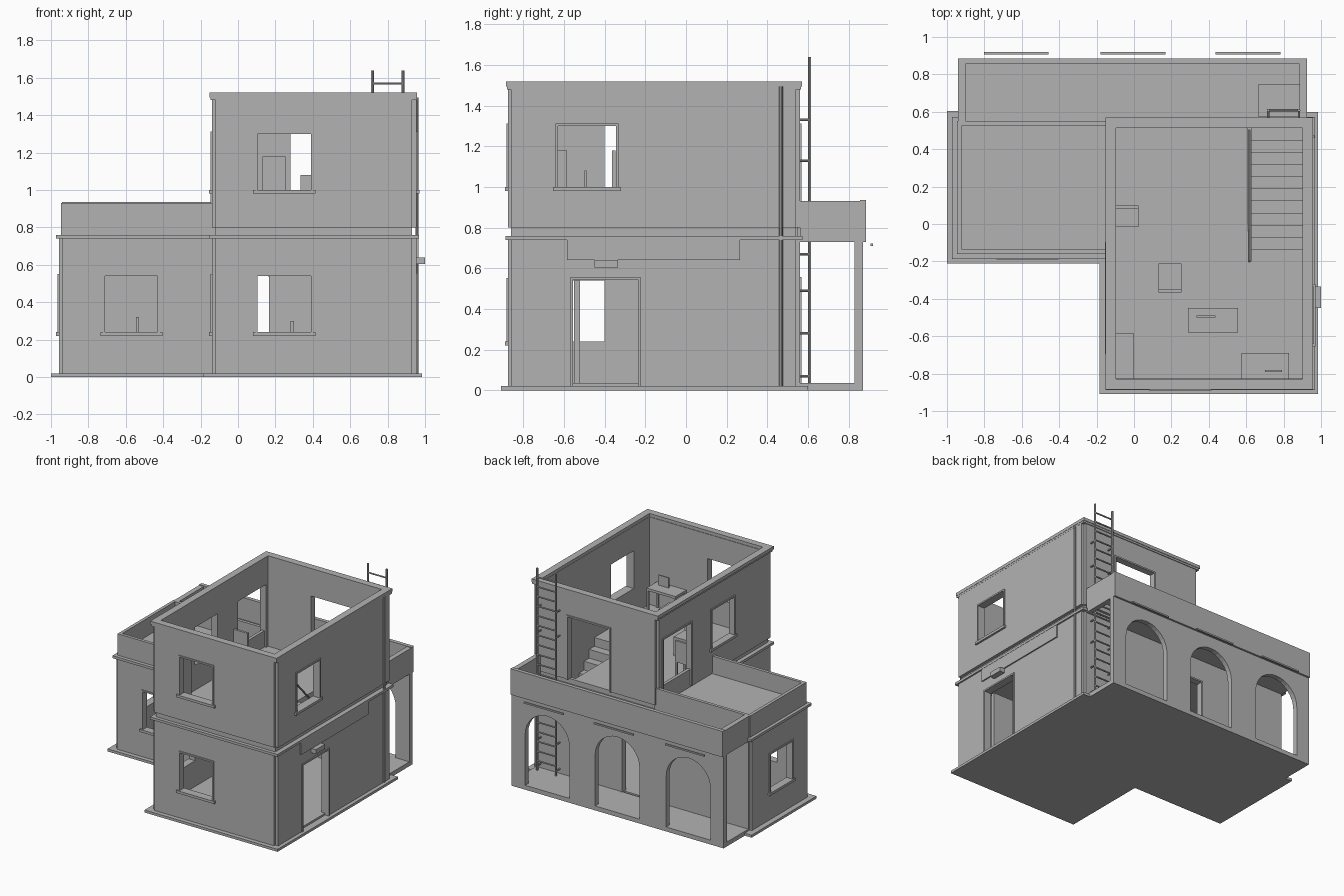
import bpy, bmesh, math
from mathutils import Vector

default_cube = bpy.data.objects.get("Cube")
if default_cube:
    bpy.data.objects.remove(default_cube, do_unlink=True)

plaster = bpy.data.materials.new("plaster grey")
plaster.use_nodes = True
grey = (0.45, 0.45, 0.45, 1)
plaster.diffuse_color = grey
plaster.node_tree.nodes["Principled BSDF"].inputs["Base Color"].default_value = grey


def finish(name, bm):
    bmesh.ops.recalc_face_normals(bm, faces=bm.faces[:])
    mesh = bpy.data.meshes.new(name)
    bm.to_mesh(mesh)
    bm.free()
    mesh.materials.append(plaster)
    obj = bpy.data.objects.new(name, mesh)
    bpy.context.scene.collection.objects.link(obj)
    return obj


def place(axis, d, u, v):
    return {"x": (d, u, v), "y": (u, d, v), "z": (u, v, d)}[axis]


def thicken(bm, axis, amount):
    result = bmesh.ops.extrude_face_region(bm, geom=bm.faces[:])
    verts = [g for g in result["geom"] if isinstance(g, bmesh.types.BMVert)]
    bmesh.ops.translate(bm, verts=verts, vec=place(axis, amount, 0, 0))


def panel(name, axis, depth, u, v, holes=()):
    """Flat slab across an axis, with rectangular openings (u0, u1, v0, v1)."""
    us = sorted(set(u).union(*[h[:2] for h in holes]))
    vs = sorted(set(v).union(*[h[2:] for h in holes]))
    bm = bmesh.new()
    grid = [[bm.verts.new(place(axis, depth[0], a, b)) for b in vs] for a in us]
    for i in range(len(us) - 1):
        for j in range(len(vs) - 1):
            cu, cv = (us[i] + us[i + 1]) / 2, (vs[j] + vs[j + 1]) / 2
            if any(h[0] < cu < h[1] and h[2] < cv < h[3] for h in holes):
                continue
            bm.faces.new((grid[i][j], grid[i + 1][j], grid[i + 1][j + 1], grid[i][j + 1]))
    loose = [w for w in bm.verts if not w.link_faces]
    bmesh.ops.delete(bm, geom=loose, context="VERTS")
    thicken(bm, axis, depth[1] - depth[0])
    return finish(name, bm)


def box(name, x, y, z):
    return panel(name, "z", z, x, y)


def ring(name, x, y, z, width):
    """Rectangular border, used for cornices and parapets."""
    hole = (x[0] + width, x[1] - width, y[0] + width, y[1] - width)
    return panel(name, "z", z, x, y, [hole])


def rod(name, start, end, radius):
    a, b = Vector(start), Vector(end)
    bm = bmesh.new()
    bmesh.ops.create_cone(bm, cap_ends=True, segments=8, radius1=radius,
                          radius2=radius, depth=(b - a).length)
    bmesh.ops.rotate(bm, verts=bm.verts[:], matrix=(b - a).to_track_quat("Z", "Y").to_matrix())
    bmesh.ops.translate(bm, verts=bm.verts[:], vec=(a + b) / 2)
    return finish(name, bm)


def trim(name, axis, face, out, hole, sill=True):
    """Raised surround of an opening, plus a sill below it."""
    u0, u1, v0, v1 = hole
    edge = 0.012
    low = v0 - edge if sill else v0
    panel(name + "_frame", axis, (face - out * 0.03, face + out * 0.008),
          (u0 - edge, u1 + edge), (low, v1 + edge), [hole])
    if sill:
        panel(name + "_sill", axis, (face - out * 0.04, face + out * 0.016),
              (u0 - 0.025, u1 + 0.025), (v0 - 0.02, v0))


# Ground slabs and floors
box("main_base", (-0.185, 0.985), (-0.91, 0.6), (0, 0.02))
box("wing_base", (-1, -0.185), (-0.21, 0.605), (0, 0.02))
box("porch_floor", (-0.94, 0.925), (0.56, 0.87), (0, 0.035))
box("main_ground_floor", (-0.12, 0.93), (-0.86, 0.54), (0.02, 0.035))
box("wing_ground_floor", (-0.94, -0.12), (-0.16, 0.54), (0.02, 0.035))

# Openings
LOW, HIGH = (0.24, 0.54), (1.0, 1.3)
front_low, front_high = (0.105, 0.39, *LOW), (0.105, 0.39, *HIGH)
side_low, side_high = (-0.67, -0.4, *LOW), (-0.4, -0.12, *HIGH)
right_high = (-0.63, -0.345, *HIGH)
wing_front, wing_side = (-0.71, -0.43, *LOW), (0.04, 0.31, *LOW)
front_door = (-0.555, -0.235, 0.02, 0.545)
porch_door = (-0.17, 0.165, 0.02, 0.545)
roof_door, terrace_door = (0.28, 0.645, 0.8, 1.3), (0.14, 0.49, 0.8, 1.3)

# Walls: each stops short of the corner, leaving a notch
FRONT, BACK, RIGHT, LEFT = (-0.875, -0.825), (0.515, 0.56), (0.9, 0.955), (-0.14, -0.097)
WIDTH, LENGTH = (-0.12, 0.93), (-0.86, 0.54)
LOWER, UPPER = (0.02, 0.745), (0.8, 1.495)
panel("front_wall_lower", "y", FRONT, WIDTH, LOWER, [front_low])
panel("front_wall_upper", "y", FRONT, WIDTH, UPPER, [front_high])
panel("right_wall_lower", "x", RIGHT, LENGTH, LOWER, [front_door])
panel("right_wall_upper", "x", RIGHT, LENGTH, UPPER, [right_high])
panel("left_wall_lower", "x", LEFT, (-0.86, -0.13), LOWER, [side_low])
panel("left_wall_upper", "x", LEFT, LENGTH, UPPER, [side_high, terrace_door])
panel("back_wall_lower", "y", BACK, (-0.94, 0.93), LOWER, [porch_door])
panel("back_wall_upper", "y", BACK, WIDTH, UPPER, [roof_door])
panel("wing_front_wall", "y", (-0.175, -0.13), (-0.94, -0.12), LOWER, [wing_front])
panel("wing_side_wall", "x", (-0.957, -0.91), (-0.16, 0.54), LOWER, [wing_side])

for name, axis, face, out, hole in (
        ("front_window_lower", "y", FRONT[0], -1, front_low),
        ("front_window_upper", "y", FRONT[0], -1, front_high),
        ("right_window_upper", "x", RIGHT[1], 1, right_high),
        ("left_window_lower", "x", LEFT[0], -1, side_low),
        ("left_window_upper", "x", LEFT[0], -1, side_high),
        ("wing_front_window", "y", -0.175, -1, wing_front),
        ("wing_side_window", "x", -0.957, -1, wing_side)):
    trim(name, axis, face, out, hole)
for name, axis, face, out, hole in (
        ("front_door", "x", RIGHT[1], 1, front_door),
        ("porch_door", "y", BACK[1], 1, porch_door),
        ("roof_door", "y", BACK[1], 1, roof_door),
        ("terrace_door", "x", LEFT[0], -1, terrace_door)):
    trim(name, axis, face, out, hole, sill=False)

# Upper floor with stairwell, cornices
stairwell = (0.61, 0.9, -0.2, 0.515)
panel("upper_floor", "z", (0.735, 0.8), WIDTH, LENGTH, [stairwell])
ring("middle_cornice", (-0.152, 0.967), (-0.887, 0.572), (0.74, 0.76), 0.05)
ring("top_cornice", (-0.152, 0.958), (-0.885, 0.57), (1.495, 1.52), 0.056)
ring("top_cornice_step", (-0.146, 0.956), (-0.88, 0.566), (1.48, 1.496), 0.045)

# Wing roof terrace
box("wing_roof", (-0.94, -0.12), (-0.16, 0.54), (0.735, 0.79))
ring("wing_cornice", (-0.972, -0.1), (-0.188, 0.572), (0.74, 0.76), 0.06)
ring("wing_parapet", (-0.947, -0.11), (-0.16, 0.55), (0.75, 0.93), 0.025)

# Porch: arched back wall, roof with hatch, parapet
ARCHES, RADIUS = (-0.63, -0.005, 0.61), 0.195
outline = [(-0.94, 0.03)]
for centre in ARCHES:
    outline.append((centre - RADIUS, 0.03))
    for i in range(17):
        angle = math.pi * (1 - i / 16)
        outline.append((centre + RADIUS * math.cos(angle), 0.44 + RADIUS * math.sin(angle)))
    outline.append((centre + RADIUS, 0.03))
outline += [(0.925, 0.03), (0.925, 0.74), (-0.94, 0.74)]
bm = bmesh.new()
bm.faces.new([bm.verts.new((x, 0.83, z)) for x, z in outline])
thicken(bm, "y", 0.04)
finish("porch_arches", bm)
panel("porch_roof", "z", (0.73, 0.76), (-0.94, 0.925), (0.54, 0.86),
      [(0.665, 0.885, 0.575, 0.745)])
box("porch_parapet", (-0.94, 0.925), (0.855, 0.885), (0.73, 0.935))
box("porch_parapet_left", (0.885, 0.925), (0.56, 0.86), (0.73, 0.93))
box("porch_parapet_right", (-0.94, -0.9), (0.54, 0.86), (0.73, 0.93))
for centre in ARCHES:
    box("arch_bar", (centre - 0.173, centre + 0.173), (0.907, 0.919), (0.71, 0.722))

# Ladder with wall brackets
RAILS = (0.718, 0.882)
for x in RAILS:
    rod("ladder_rail", (x, 0.608, 0.035), (x, 0.608, 1.64), 0.008)
    for z in (0.07, 0.28, 0.49, 0.67, 1.13, 1.33):
        rod("ladder_bracket", (x, 0.55, z), (x, 0.608, z), 0.006)
for i in range(20):
    z = 0.11 + i * 0.0768
    rod("ladder_rung", (RAILS[0], 0.608, z), (RAILS[1], 0.608, z), 0.006)

# Fittings on the entrance side
box("entrance_board", (0.95, 0.965), (-0.585, 0.265), (0.64, 0.745))
box("entrance_lamp", (0.95, 1.0), (-0.45, -0.335), (0.605, 0.64))
rod("drain_pipe", (0.957, 0.467, 0.02), (0.957, 0.467, 1.495), 0.009)
box("open_door_leaf", (0.61, 0.9), (-0.55, -0.522), (0.035, 0.54))

# Stairs with a sloping rail
STEPS = 11
rise, run = 0.765 / STEPS, 0.715 / STEPS
for i in range(STEPS):
    y, top = 0.515 - i * run, 0.035 + (i + 1) * rise
    box("stair_step", (0.625, 0.9), (y - run, y), (max(0.035, top - 2 * rise), top))
rod("stair_rail", (0.617, 0.5, 0.25), (0.617, -0.2, 1.0), 0.007)
for y in (0.5, 0.15, -0.2):
    z = 0.25 + (0.5 - y) * 0.75 / 0.7
    rod("stair_post", (0.617, y, z - 0.2), (0.617, y, z), 0.006)


# Furniture
def legs(name, x, y, z):
    for lx in (x[0], x[1] - 0.015):
        for ly in (y[0], y[1] - 0.015):
            box(name, (lx, lx + 0.015), (ly, ly + 0.015), z)


def desk(x, y, floor):
    box("desk_top", x, y, (floor + 0.18, floor + 0.2))
    legs("desk_leg", x, y, (floor, floor + 0.18))


def chair(x, y, floor, height, back_y):
    box("chair_seat", x, y, (floor + 0.13, floor + 0.15))
    legs("chair_leg", x, y, (floor, floor + 0.13))
    box("chair_back", x, (back_y, back_y + 0.018), (floor + 0.15, floor + height))


desk((0.29, 0.555), (-0.58, -0.45), 0.8)
box("desk_screen", (0.335, 0.435), (-0.5, -0.49), (1.0, 1.08))
desk((0.575, 0.83), (-0.825, -0.69), 0.8)
box("desk_screen", (0.7, 0.79), (-0.79, -0.78), (1.0, 1.08))
chair((0.13, 0.255), (-0.365, -0.21), 0.8, 0.38, -0.365)
chair((-0.095, 0.025), (-0.015, 0.1), 0.8, 0.3, 0.082)
box("cabinet", (-0.097, 0.0), (-0.825, -0.585), (0.8, 1.18))
desk((0.23, 0.36), (-0.2, 0.06), 0.035)
box("desk_screen", (0.28, 0.3), (-0.11, 0.0), (0.235, 0.3))
desk((-0.6, -0.47), (0.0, 0.26), 0.035)
box("desk_screen", (-0.545, -0.53), (0.08, 0.18), (0.235, 0.32))
